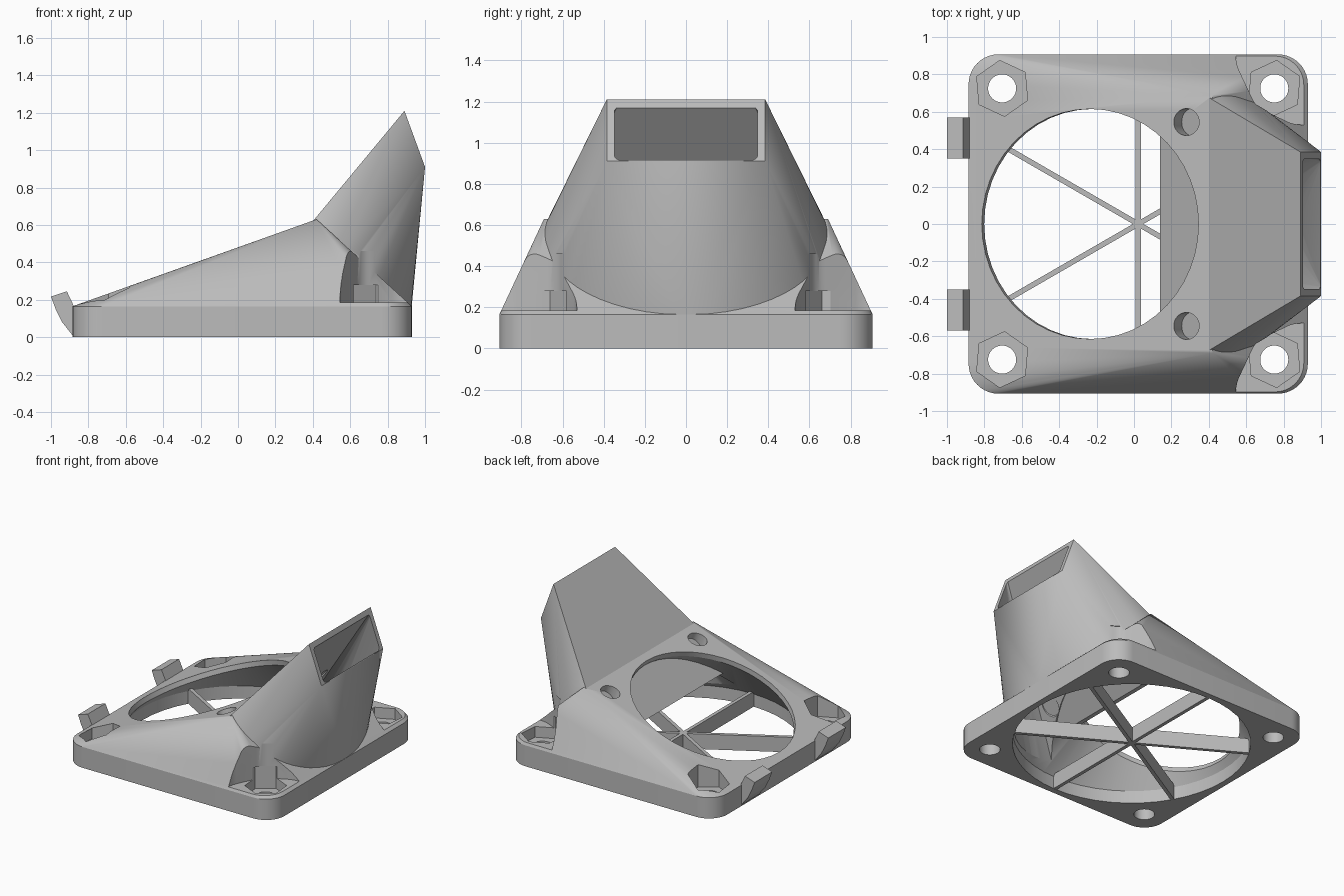
import bpy, bmesh
from math import sin, cos, pi, atan2, radians
from mathutils import Vector

if "Cube" in bpy.data.objects:
    bpy.data.objects.remove(bpy.data.objects["Cube"])

grey = bpy.data.materials.new("plain_grey")
grey.use_nodes = True
grey.diffuse_color = (0.5, 0.5, 0.5, 1)
grey.node_tree.nodes["Principled BSDF"].inputs["Base Color"].default_value = (0.5, 0.5, 0.5, 1)

CX, HALF, TOP = 0.0225, 0.907, 0.165      # plate centre, half width, thickness
TILT = atan2(0.465, 1.305)                # slope of the upper mounting face
U = Vector((cos(TILT), 0, sin(TILT)))
N = Vector((-sin(TILT), 0, cos(TILT)))
FAN = Vector((-0.235, 0, 0.397))          # centre of the sloping opening


def hull(name, points):
    """Convex solid around a set of points."""
    bm = bmesh.new()
    for p in points:
        bm.verts.new(p)
    res = bmesh.ops.convex_hull(bm, input=bm.verts)
    loose = {g for g in res["geom_interior"] + res["geom_unused"]
             if isinstance(g, bmesh.types.BMVert)}
    bmesh.ops.delete(bm, geom=list(loose), context="VERTS")
    bmesh.ops.dissolve_limit(bm, angle_limit=0.002, verts=bm.verts, edges=bm.edges)
    bmesh.ops.recalc_face_normals(bm, faces=bm.faces)
    mesh = bpy.data.meshes.new(name)
    bm.to_mesh(mesh)
    bm.free()
    ob = bpy.data.objects.new(name, mesh)
    bpy.context.collection.objects.link(ob)
    mesh.materials.append(grey)
    return ob


def arc(x, y, r, z, start=0.0, sweep=2 * pi, n=48):
    return [Vector((x + r * cos(start + sweep * i / n), y + r * sin(start + sweep * i / n), z))
            for i in range(n + 1 if sweep < 6 else n)]


def tilted(du, y, r, dn):
    """Circle parallel to the sloping face."""
    return [FAN + U * (du + p.x) + N * dn + Vector((0, y + p.y, 0)) for p in arc(0, 0, r, 0)]


def bar(xz, y0, y1):
    return [Vector((x, y, z)) for x, z in xz for y in (y0, y1)]


def combine(target, tool, operation):
    mod = target.modifiers.new("join", "BOOLEAN")
    mod.operation, mod.object, mod.solver = operation, tool, "EXACT"
    bpy.ops.object.select_all(action="DESELECT")
    bpy.context.view_layer.objects.active = target
    target.select_set(True)
    bpy.ops.object.modifier_apply(modifier=mod.name)
    bpy.data.objects.remove(tool)


def smooth(ob):
    bpy.ops.object.select_all(action="DESELECT")
    bpy.context.view_layer.objects.active = ob
    ob.select_set(True)
    bpy.ops.object.shade_smooth_by_angle(angle=radians(25))


# Rounded plate rising to a ridge
k = HALF - 0.16
outline = []
for i, (sx, sy) in enumerate([(1, 1), (-1, 1), (-1, -1), (1, -1)]):
    outline += arc(CX + sx * k, sy * k, 0.16, 0, i * pi / 2, pi / 2, 10)
body = hull("duct_body", outline + [p + Vector((0, 0, TOP)) for p in outline]
            + bar([(0.42, 0.63)], -0.69, 0.69))

# Nozzle: half disc blended to a rectangular mouth
nozzle = hull("nozzle", arc(CX, 0, 0.9, 0.1, -pi / 2, pi, 32) + arc(CX, 0, 0.9, TOP, -pi / 2, pi, 32)
              + bar([(0.89, 1.21), (1.0, 0.91)], -0.385, 0.385))
combine(body, nozzle, "UNION")

# Hollow interior
chamber = hull("chamber_cutter", arc(CX, 0, 0.86, -0.02) + arc(CX, 0, 0.86, 0.1)
               + tilted(0, 0, 0.615, -0.04))
opening = hull("opening_cutter", tilted(0, 0, 0.615, -0.1) + tilted(0, 0, 0.615, 0.1))
passage = hull("passage_cutter", arc(0.08, 0, 0.8, 0.05, -pi / 2, pi, 32)
               + arc(0.06, 0, 0.82, 0.1, -pi / 2, pi, 32)
               + bar([(0.905, 1.17), (0.983, 0.955), (0.926, 1.177), (1.004, 0.962)], -0.338, 0.338))
for cutter in (chamber, opening, passage):
    combine(body, cutter, "DIFFERENCE")

# Screw holes, nut pockets and clearance around the nozzle-side screws
for side in (1, -1):
    for x, flip in ((-0.705, 1), (0.75, -1)):
        y = 0.725 * side
        if flip < 0:
            room = []
            for z in (0.185, 0.46):
                room += arc(x, y, 0.13, z) + arc(0.745, 0.9 * side, 0.2, z) + arc(0.9, 0.73 * side, 0.2, z)
            combine(body, hull("clearance_cutter", room), "DIFFERENCE")
        pocket = [Vector((x + flip * p.x, y + side * p.y, p.z)) for z in (0.1, 0.28)
                  for p in arc(0, 0, 0.15, z, radians(35), 2 * pi, 6)]
        combine(body, hull("nut_cutter", pocket), "DIFFERENCE")
        combine(body, hull("screw_cutter", arc(x, y, 0.075, -0.1) + arc(x, y, 0.075, 0.3)), "DIFFERENCE")
    # Holes through the sloping face
    combine(body, hull("hole_cutter", tilted(0.547, 0.545 * side, 0.072, -0.25)
                       + tilted(0.547, 0.545 * side, 0.072, 0.04)), "DIFFERENCE")
smooth(body)

# Inner divider continuing the nozzle wall
hull("inner_divider", bar([(0.14, 0.305), (0.19, 0.29)], -0.81, 0.81)
     + bar([(0.42, 0.625), (0.47, 0.62)], -0.66, 0.66))

# Crossed spokes in the lower opening
for i in range(3):
    a = pi / 6 + i * pi / 3
    along, across = Vector((cos(a), sin(a), 0)), Vector((-sin(a), cos(a), 0))
    hull("spoke_%d" % (i + 1), [Vector((CX, 0, z)) + along * s * 0.87 + across * t * 0.014
                                for z in (0.001, 0.12) for s in (-1, 1) for t in (-1, 1)])

# Hooked clips on the low edge
clip = [(-0.87, 0.01), (-0.885, 0.01), (-0.94, 0.08), (-0.975, 0.15),
        (-1.0, 0.217), (-0.915, 0.245), (-0.885, 0.165), (-0.87, 0.15)]
for name, side in (("clip_left", 1), ("clip_right", -1)):
    hull(name, bar(clip, 0.35 * side, 0.57 * side))
